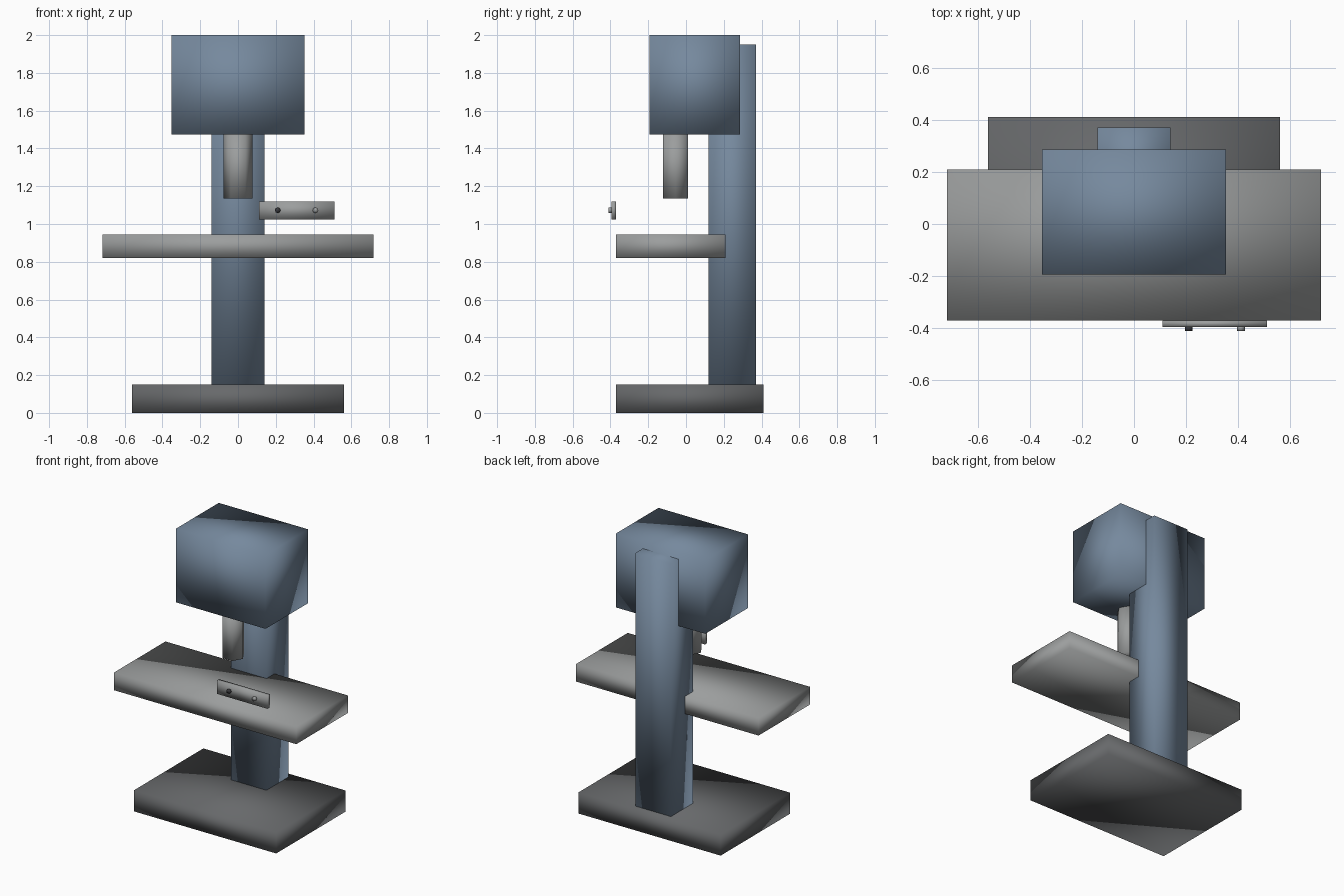
import bpy
import bmesh
from math import radians
from mathutils import Matrix, Vector

default = bpy.data.objects.get("Cube")
if default:
    bpy.data.objects.remove(default, do_unlink=True)


def material(name, color):
    mat = bpy.data.materials.new(name)
    mat.use_nodes = True
    rgba = (*color, 1)
    mat.diffuse_color = rgba
    mat.node_tree.nodes["Principled BSDF"].inputs["Base Color"].default_value = rgba
    return mat


blue = material("blue grey paint", (0.18, 0.25, 0.34))
steel = material("light steel", (0.33, 0.34, 0.34))
iron = material("dark iron", (0.135, 0.14, 0.145))
black = material("black button", (0.04, 0.04, 0.045))


def finish(name, bm, mat):
    mesh = bpy.data.meshes.new(name)
    bm.to_mesh(mesh)
    bm.free()
    mesh.materials.append(mat)
    mesh.shade_smooth()
    obj = bpy.data.objects.new(name, mesh)
    bpy.context.collection.objects.link(obj)
    return obj


def box(name, low, high, mat):
    low, high = Vector(low), Vector(high)
    bm = bmesh.new()
    bmesh.ops.create_cube(bm, size=1)
    bmesh.ops.scale(bm, vec=high - low, verts=bm.verts)
    bmesh.ops.translate(bm, vec=(low + high) / 2, verts=bm.verts)
    return finish(name, bm, mat)


def prism(name, center, radius, depth, sides, mat, tilt=0):
    bm = bmesh.new()
    place = Matrix.Translation(center) @ Matrix.Rotation(radians(tilt), 4, "X")
    # First vertex lies on the x axis
    bmesh.ops.create_cone(bm, cap_ends=True, segments=sides, radius1=radius,
                          radius2=radius, depth=depth,
                          matrix=place @ Matrix.Rotation(radians(90), 4, "Z"))
    return finish(name, bm, mat)


# Foot, upright and work table
box("base", (-0.56, -0.37, 0), (0.56, 0.41, 0.15), iron)
box("column", (-0.14, 0.12, 0.15), (0.14, 0.37, 1.95), blue)
box("work_table", (-0.718, -0.37, 0.82), (0.718, 0.21, 0.945), steel)

# Machine head with its hanging spindle
box("head", (-0.352, -0.193, 1.475), (0.352, 0.286, 2), blue)
prism("spindle", (0, -0.055, 1.305), 0.077, 0.34, 6, steel)

# Control panel with two buttons
box("control_panel", (0.11, -0.395, 1.025), (0.51, -0.37, 1.12), steel)
for name, x, mat in (("stop_button", 0.21, black), ("start_button", 0.41, steel)):
    prism(name, (x, -0.4, 1.073), 0.015, 0.02, 8, mat, 90)
